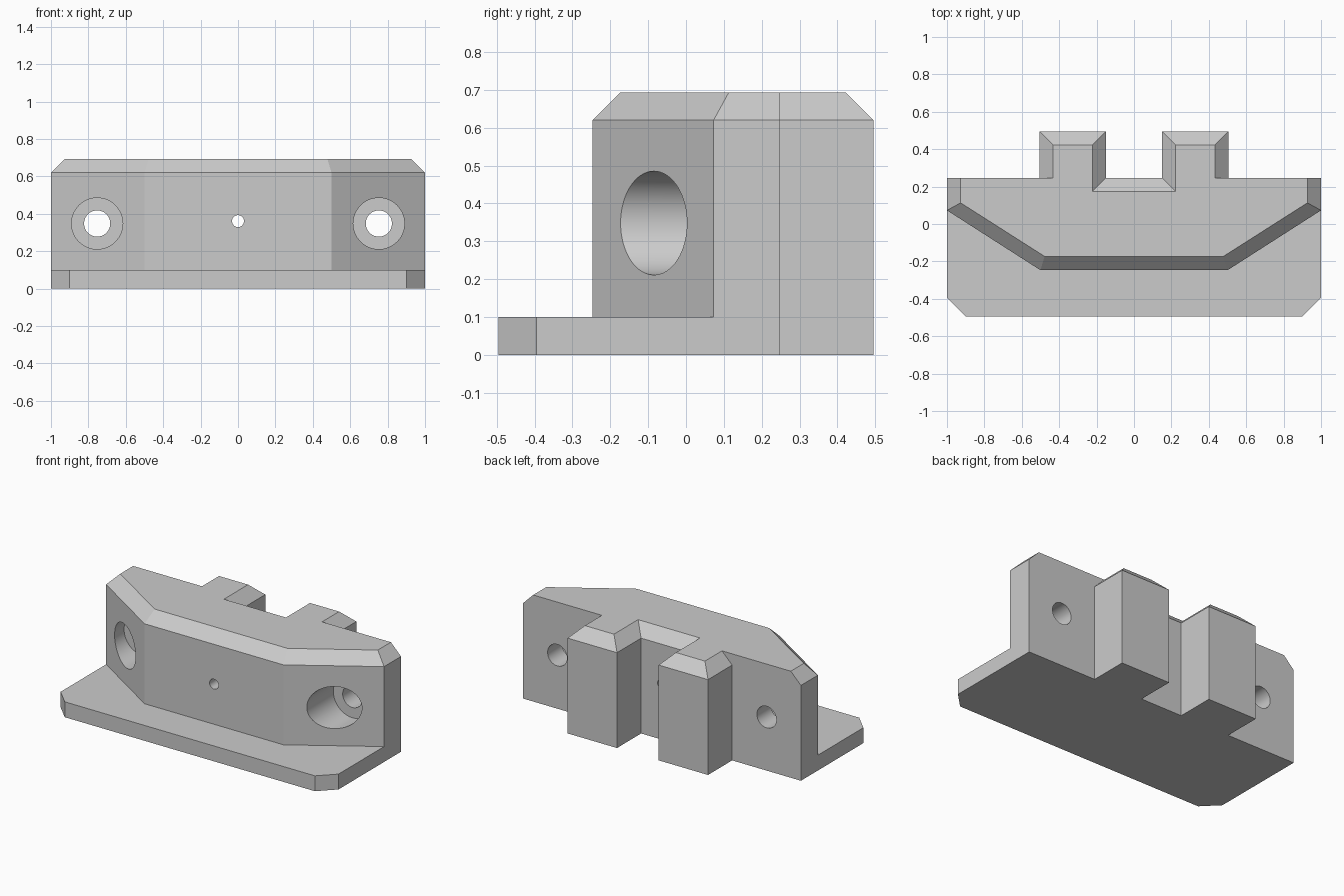
import bpy
import bmesh
from math import pi

cube = bpy.data.objects.get("Cube")
if cube:
    bpy.data.objects.remove(cube, do_unlink=True)

grey = bpy.data.materials.new("plain grey")
grey.use_nodes = True
GREY = (0.6, 0.6, 0.6, 1)
grey.diffuse_color = GREY
grey.node_tree.nodes["Principled BSDF"].inputs["Base Color"].default_value = GREY


def mirrored(half):
    """Close an outline given from front to back along the +x half."""
    return half + [(-x, y) for x, y in reversed(half)]


def loft(name, layers):
    """Solid through matching outlines, each given with its height."""
    bm = bmesh.new()
    rings = [[bm.verts.new((x, y, z)) for x, y in outline] for outline, z in layers]
    bm.faces.new(rings[0])
    bm.faces.new(rings[-1])
    for low, high in zip(rings, rings[1:]):
        for i in range(len(low)):
            bm.faces.new((low[i - 1], low[i], high[i], high[i - 1]))
    bmesh.ops.recalc_face_normals(bm, faces=bm.faces)
    mesh = bpy.data.meshes.new(name)
    bm.to_mesh(mesh)
    bm.free()
    mesh.materials.append(grey)
    obj = bpy.data.objects.new(name, mesh)
    bpy.context.collection.objects.link(obj)
    return obj


def drill(name, x, z, radius, y0, y1):
    """Round cutter running from front to back."""
    bpy.ops.mesh.primitive_cylinder_add(
        vertices=64, radius=radius, depth=y1 - y0,
        location=(x, (y0 + y1) / 2, z), rotation=(pi / 2, 0, 0))
    obj = bpy.context.object
    obj.name = name
    obj.hide_render = True
    obj.data.materials.append(grey)
    return obj


def combine(target, tool, operation):
    """Apply a boolean and discard the tool."""
    mod = target.modifiers.new("cut", "BOOLEAN")
    mod.operation = operation
    mod.solver = "EXACT"
    mod.object = tool
    bpy.context.view_layer.objects.active = target
    bpy.ops.object.modifier_apply(modifier=mod.name)
    bpy.data.objects.remove(tool, do_unlink=True)


# Body with two rear prongs and a bevelled top
wall = mirrored([(0.5, -0.247), (1, 0.073), (1, 0.247), (0.505, 0.247),
                 (0.505, 0.495), (0.15, 0.495), (0.15, 0.247)])
top = mirrored([(0.478, -0.173), (0.927, 0.113), (0.927, 0.247), (0.432, 0.247),
                (0.432, 0.422), (0.223, 0.422), (0.223, 0.174)])
block = loft("mounting_block", [(wall, 0), (wall, 0.62), (top, 0.693)])

# Base plate with clipped front corners
foot = mirrored([(0.9, -0.495), (1, -0.395), (1, 0.247)])
combine(block, loft("base_plate", [(foot, 0), (foot, 0.1)]), "UNION")

# Counterbored bolt holes on the angled faces
for side in (-1, 1):
    combine(block, drill("bolt_hole", side * 0.753, 0.348, 0.07, -0.6, 0.6), "DIFFERENCE")
    combine(block, drill("counterbore", side * 0.753, 0.348, 0.137, -0.6, 0.1), "DIFFERENCE")

# Small centre hole
combine(block, drill("centre_hole", 0, 0.361, 0.032, -0.6, 0.6), "DIFFERENCE")

bpy.ops.object.select_all(action="DESELECT")
block.select_set(True)
bpy.context.view_layer.objects.active = block
bpy.ops.object.shade_smooth_by_angle(angle=pi / 9)
